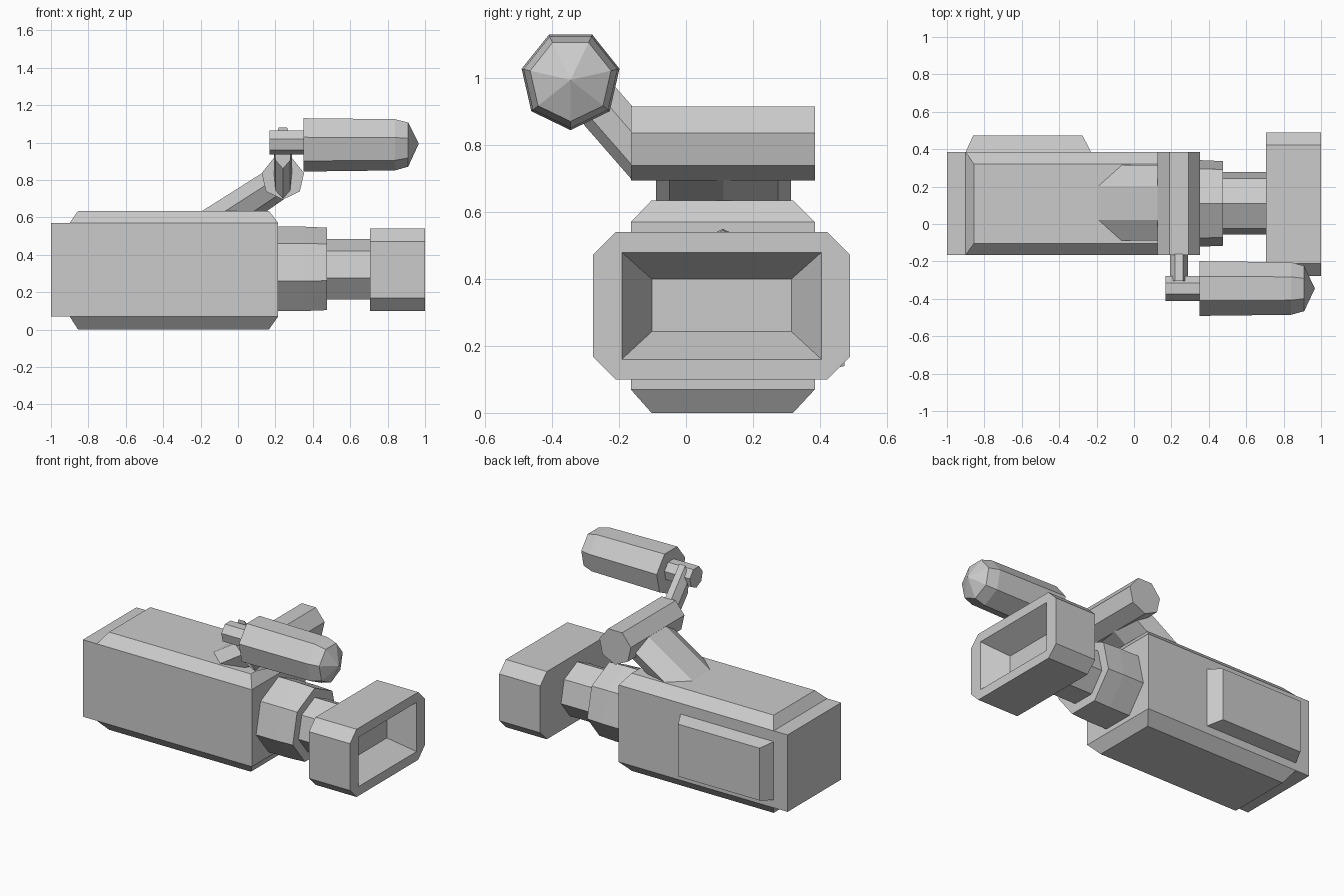
import bpy, bmesh, math

if "Cube" in bpy.data.objects:
    bpy.data.objects.remove(bpy.data.objects["Cube"])

CY = 0.11  # centre line of the camera in y


def loft(name, rings, cap_start=True, cap_end=True):
    """Skin a list of equal-length point rings and cap the ends."""
    bm = bmesh.new()
    vs = [[bm.verts.new(p) for p in r] for r in rings]
    for a, b in zip(vs, vs[1:]):
        n = len(a)
        for i in range(n):
            j = (i + 1) % n
            bm.faces.new((a[i], a[j], b[j], b[i]))
    if cap_start:
        bm.faces.new(vs[0][::-1])
    if cap_end:
        bm.faces.new(vs[-1])
    bmesh.ops.remove_doubles(bm, verts=bm.verts[:], dist=1e-5)
    bmesh.ops.recalc_face_normals(bm, faces=bm.faces[:])
    me = bpy.data.meshes.new(name)
    bm.to_mesh(me)
    bm.free()
    ob = bpy.data.objects.new(name, me)
    bpy.context.collection.objects.link(ob)
    return ob


def hept(r, flip=1):
    """Seven-sided profile, flat side up (flip=-1: point up)."""
    angles = [math.pi / 2 + math.pi / 7 * (2 * i + 1) for i in range(7)]
    return [(r * math.cos(a), flip * r * math.sin(a)) for a in angles]


def along_x(name, stations, cy, cz, flip=1):
    """Seven-sided solid along x from (x, radius) stations."""
    return loft(name, [[(x, cy + u, cz + v) for u, v in hept(r, flip)] for x, r in stations])


def rect_z(x0, x1, y0, y1, z):
    return [(x0, y0, z), (x1, y0, z), (x1, y1, z), (x0, y1, z)]


def rect_y(x0, x1, z0, z1, y):
    return [(x0, y, z0), (x1, y, z0), (x1, y, z1), (x0, y, z1)]


def rect_x(y0, y1, z0, z1, x):
    return [(x, y0, z0), (x, y1, z0), (x, y1, z1), (x, y0, z1)]


# Body with bevelled plates on top and bottom
loft("body", [rect_z(-1, .215, -.165, .385, z) for z in (.07, .57)])
for name, za, zb in (("top_plate", .57, .635), ("bottom_plate", .07, 0)):
    loft(name, [rect_z(-.9, .215, -.165, .385, za),
                rect_z(-.855, .165, -.103, .32, zb)])

# Raised panel on the back side
loft("side_panel", [rect_y(-.9, -.23, .12, .50, .385),
                    rect_y(-.86, -.275, .14, .48, .473)])

# Lens barrel
along_x("lens_ring", [(.21, .237), (.36, .237), (.475, .232)], CY, .313, -1)
along_x("lens_tube", [(.47, .171), (.71, .171)], CY, .314, -1)

# Lens hood: chamfered block with a tapering recess in its front
c = .068
corners = [(-.278, .10, 1, 1), (.49, .10, -1, 1), (.49, .54, -1, -1), (-.278, .54, 1, -1)]
outline = []
for i, (y, z, sy, sz) in enumerate(corners):
    pair = [(y, z + sz * c), (y + sy * c, z)]
    outline += pair if i % 2 == 0 else pair[::-1]


def doubled(pts):
    return [p for p in pts for _ in range(2)]


bm_rings = [[(x, y, z) for y, z in outline] for x in (.705, 1)]
hood = loft("lens_hood", bm_rings)
cutter = loft("hood_cutter", [rect_x(-.102, .315, .243, .40, .85),
                              rect_x(-.192, .405, .16, .48, 1.0),
                              rect_x(-.192, .405, .16, .48, 1.1)])
cutter.hide_render = True
cutter.hide_viewport = True
cut = hood.modifiers.new("recess", "BOOLEAN")
cut.operation = "DIFFERENCE"
cut.solver = "EXACT"
cut.object = cutter

# Handle grip across the top
loft("handle_grip", [[(.24 + u, y, .811 + v) for u, v in hept(.116)] for y in (-.165, .385)])

# Slanted strut from body to grip
base, end = [], []
for u, v in hept(1):
    t = (.901 - v) / 1.901
    y = .1125 + .207 * u
    base.append((-.2 + .35 * t - .03, y, .61))
    end.append((.15 + .10 * t, y, .85 - .15 * t))
loft("handle_strut", [base, end])

# Thin arm holding the microphone
loft("microphone_arm", [[(.24 + .43 * u, y, z + v) for u, v in hept(.116)]
                        for y, z in ((-.16, .811), (-.305, .977))])

# Microphone with its rear mount and pointed tip
along_x("microphone_mount", [(.168, .068), (.352, .068)], -.345, 1.003)
along_x("microphone", [(.35, .15), (.84, .144), (.91, .124), (.967, 0)], -.345, .995)
